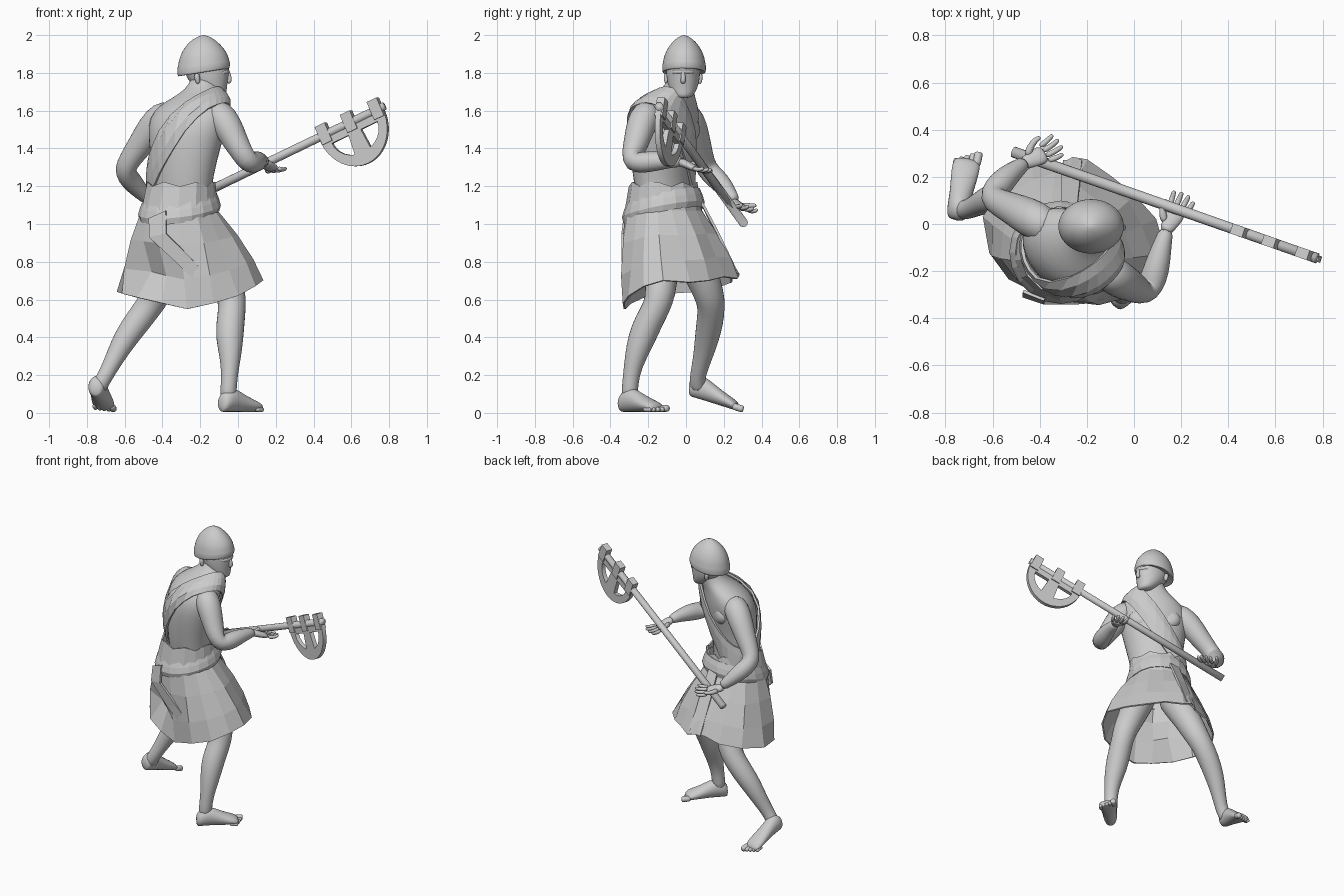
import bpy, bmesh
from math import sin, cos, pi, atan2, radians
from mathutils import Vector as V, Matrix
X, Y, Z = V((1, 0, 0)), V((0, 1, 0)), V((0, 0, 1))

def finish(bm, name, smooth=True, sub=0, thick=0):
    bmesh.ops.recalc_face_normals(bm, faces=bm.faces)
    me = bpy.data.meshes.new(name)
    bm.to_mesh(me)
    bm.free()
    ob = bpy.data.objects.new(name, me)
    bpy.context.collection.objects.link(ob)
    for p in me.polygons:
        p.use_smooth = smooth
    if thick:
        m = ob.modifiers.new("thickness", 'SOLIDIFY')
        m.thickness, m.offset = thick, 0
    if sub:
        m = ob.modifiers.new("rounding", 'SUBSURF')
        m.levels = m.render_levels = sub

def skin(bm, rows, closed=True):
    n = len(rows[0])
    for r, s in zip(rows, rows[1:]):
        for i in range(n if closed else n - 1):
            j = (i + 1) % n
            bm.faces.new((r[i], r[j], s[j], s[i]))

def sheet(name, rows, closed, thick):
    """Faceted cloth through rows of points."""
    bm = bmesh.new()
    skin(bm, [[bm.verts.new(p) for p in row] for row in rows], closed)
    finish(bm, name, False, 0, thick)

def loft(name, chains, n=12, sub=1, smooth=True):
    """Each chain is a list of rings (centre, half axis, half axis)."""
    bm = bmesh.new()
    for rings in chains:
        rows = [[bm.verts.new(c + a * cos(2 * pi * i / n) + b * sin(2 * pi * i / n))
                 for i in range(n)] for c, a, b in rings]
        skin(bm, rows)
        bm.faces.new(rows[0])
        bm.faces.new(rows[-1])
    finish(bm, name, smooth, sub)

def chain(pts):
    """Round rings along a path of (x, y, z, radius)."""
    ps = [V(p[:3]) for p in pts]
    out, a = [], V((0.37, 0.61, 0.7))
    for i, p in enumerate(ps):
        t = (ps[min(i + 1, len(ps) - 1)] - ps[max(i - 1, 0)]).normalized()
        a = (a - t * a.dot(t)).normalized()
        out.append((p, a * pts[i][3], t.cross(a) * pts[i][3]))
    return out

# torso, neck and chest muscles: z, centre x, centre y, half width, half depth
L, F = V((0.81, -0.58, 0)), V((0.58, 0.81, 0))
torso = [(0.98, -.29, -.10, .15, .12), (1.15, -.30, -.12, .175, .13), (1.25, -.295, -.13, .178, .138),
         (1.40, -.28, -.13, .205, .155), (1.52, -.27, -.12, .235, .165), (1.60, -.25, -.105, .225, .148),
         (1.65, -.225, -.085, .175, .122), (1.69, -.20, -.06, .115, .10), (1.74, -.183, -.03, .072, .074),
         (1.80, -.18, -.015, .065, .07)]
loft("torso", [[(V((x, y, z)), L * w, F * d) for z, x, y, w, d in torso]], 20)
loft("chest_muscles", [[(V((-.27, -.12, 1.5)) + F * (.085 + .06 * k) + L * .085 * s, L * .1 * r, Z * .08 * r)
                        for k, r in ((-1, .6), (0, 1), (.7, .85), (1, .45))] for s in (-1, 1)])

# shoulder sash: tilted cuts through the torso surface, slightly outside it
def on_torso(z0, g, gap):
    z = z0
    for _ in range(80):
        i = max(k for k in range(len(torso) - 1) if torso[k][0] <= z or k == 0)
        f = (z - torso[i][0]) / (torso[i + 1][0] - torso[i][0])
        _, x, y, w, d = [p + (q - p) * f for p, q in zip(torso[i], torso[i + 1])]
        z += .15 * (z0 + 1.6 * w * cos(g) - z)
    return V((x, y, z)) + L * (w + gap) * cos(g) + F * (d + gap) * sin(g) + Z * gap * .5
sheet("shoulder_sash", [[on_torso(1.45 + .12 * k, 2 * pi * i / 28, o) for i in range(28)]
                        for k, o in ((-1, .01), (-.4, .02), (.4, .02), (1, .01))], True, .014)

# head and features: z, centre x, half length, half width
face = [(1.665, -.10, .032, .035), (1.685, -.115, .055, .058), (1.715, -.135, .075, .075),
        (1.75, -.155, .103, .085), (1.775, -.16, .11, .089), (1.80, -.165, .12, .091),
        (1.84, -.168, .125, .092), (1.90, -.18, .10, .08)]
loft("head", [[(V((x, -.015, z)), X * a, Y * b) for z, x, a, b in face]], 18)
loft("nose", [chain([(-.055, -.015, 1.82, .01), (-.048, -.015, 1.785, .012),
                     (-.043, -.015, 1.76, .016), (-.056, -.015, 1.745, .014)])], 8)
loft("lips", [chain([(-.08, -.05, 1.715, .006), (-.062, -.015, 1.718, .012), (-.08, .02, 1.715, .006)])], 8)
loft("brow", [chain([(-.09, -.075, 1.80, .012), (-.06, -.05, 1.808, .014), (-.054, -.015, 1.805, .013),
                     (-.06, .02, 1.808, .014), (-.09, .045, 1.80, .012)])], 8)
loft("ears", [chain([(-.21, y, 1.74, .01), (-.215, y, 1.765, .016), (-.22, y, 1.80, .018)])
              for y in (-.103, .073)], 8)

# helmet with rim, raised at the face
cap = [(1.81, .93), (1.80, .99), (1.808, 1.03), (1.842, 1.03), (1.848, 1.005), (1.88, .965), (1.915, .85),
       (1.95, .66), (1.978, .42), (1.994, .2), (2.0, .03)]
loft("helmet", [[(V((-.182, -.01, z)), X * .136 * r + Z * .022 * r * max(0, (1.95 - z) / .15),
                  Y * .113 * r) for z, r in cap]], 28)

# arms: shoulder, elbow, wrist
loft("right_arm", [chain([(-.14, -.175, 1.605, .055), (-.10, -.21, 1.585, .083), (-.055, -.24, 1.52, .081),
                          (-.015, -.26, 1.44, .07), (.025, -.285, 1.37, .06), (.055, -.285, 1.325, .057),
                          (.085, -.23, 1.325, .06), (.105, -.15, 1.335, .053), (.125, -.07, 1.335, .037),
                          (.14, -.02, 1.33, .031)])], 14)
loft("left_arm", [chain([(-.34, -.03, 1.595, .065), (-.40, .005, 1.57, .085), (-.455, .035, 1.51, .083),
                         (-.515, .065, 1.42, .07), (-.57, .09, 1.345, .06), (-.60, .11, 1.29, .058),
                         (-.585, .15, 1.25, .059), (-.54, .20, 1.20, .053), (-.49, .24, 1.145, .037),
                         (-.46, .26, 1.12, .031)])], 14)

def hand(name, wrist, along, across):
    """Palm, four fingers and a thumb."""
    w, d, s = V(wrist), V(along).normalized(), V(across)
    s = (s - d * s.dot(d)).normalized()
    n = s.cross(d)
    n = -n if n.z < 0 else n
    parts = [[(w + d * t, s * a, n * b) for t, a, b in
              ((-.02, .03, .028), (.02, .036, .024), (.06, .046, .022), (.10, .044, .018))]]
    for k in range(4):
        o, ln = (k - 1.5) * .024, (.07, .08, .08, .065)[k]
        base, fan = w + d * .09 + s * o, d + s * o * 5
        parts.append(chain([(*(base + fan * ln * t + n * ln * h), r) for t, h, r in
                            ((0, 0, .014), (.45, .05, .013), (.8, .2, .012), (1, .42, .009))]))
    parts.append(chain([(*(w + d * t - s * o + n * h), r) for t, o, h, r in
                        ((.02, .02, 0, .02), (.05, .05, .015, .017), (.08, .062, .03, .014), (.105, .06, .04, .01))]))
    loft(name, parts, 8)
hand("right_hand", (.14, -.02, 1.325), (.46, .82, -.38), (.85, -.4, .1))
hand("left_hand", (-.46, .26, 1.11), (.85, .42, -.28), (.4, -.8, .3))

# legs: hip, knee, calf, ankle
loft("right_leg", [chain([(-.22, -.14, 1.02, .11), (-.15, -.14, .88, .105), (-.09, -.13, .75, .093),
                          (-.035, -.135, .63, .083), (-.03, -.155, .56, .074), (-.04, -.2, .48, .077),
                          (-.045, -.237, .39, .075), (-.04, -.27, .29, .057), (-.045, -.29, .2, .044),
                          (-.05, -.298, .12, .045), (-.055, -.3, .06, .04)])], 14)
loft("left_leg", [chain([(-.35, -.06, 1.0, .115), (-.375, .02, .86, .105), (-.40, .08, .74, .093),
                         (-.435, .125, .62, .082), (-.475, .135, .56, .074), (-.535, .127, .48, .073),
                         (-.60, .11, .39, .066), (-.653, .088, .29, .051), (-.70, .062, .2, .042),
                         (-.73, .06, .15, .044), (-.742, .07, .12, .04)])], 14)

def foot(name, heel, toe, side):
    """Tapered sole with five toes."""
    h, d = V(heel), V(toe) - V(heel)
    s = V((-d.y, d.x, 0)).normalized() * side
    parts = [[(h + d * k + Z * (ht / 2 - .002), s * w, Z * ht / 2) for k, w, ht in
              ((.0, .03, .08), (.07, .046, .11), (.22, .05, .14), (.38, .05, .12),
               (.6, .058, .085), (.78, .063, .064), (.9, .053, .046))]]
    for k in range(5):
        o, e, r = .042 - k * .022, 1 - .035 * k, (.019, .014, .013, .012, .012)[k]
        parts.append(chain([(*(h + d * q * e + s * o + Z * r), r) for q in (.8, .9, .96, 1.01)]))
    loft(name, parts)
foot("right_foot", (-.09, -.345, .005), (.13, -.125, .005), 1)
foot("left_foot", (-.755, .015, .09), (-.70, .31, 0), -1)

# faceted skirt: hem points counter-clockwise, waist follows their angles
hem = [(.13, -.12, .70), (.09, .02, .69), (0, .12, .70), (-.10, .20, .72), (-.20, .27, .71),
       (-.26, .28, .73), (-.32, .245, .72), (-.43, .24, .69), (-.55, .16, .66), (-.637, .03, .64),
       (-.61, -.12, .63), (-.53, -.23, .61), (-.40, -.295, .58), (-.27, -.325, .55), (-.13, -.33, .58),
       (0, -.30, .62), (.09, -.22, .67)]
columns = []
for i, p in enumerate(hem):
    g = atan2(p[1] + .06, p[0] + .26)
    o, bulge = V((cos(g), sin(g), 0)), .01 + .01 * (-1) ** i
    low, waist = V(p), V((-.31, -.12, 1.07)) + o * .2
    columns.append((V((-.30, -.12, 1.21 + .012 * (-1) ** i)) + o * .178, waist, waist.lerp(low, .35) + o * bulge,
                    waist.lerp(low, .7) + o * (bulge - (.07 if i in (11, 12) else 0)), low))
sheet("skirt", list(zip(*columns)), True, .01)

# belt and hanging cloth tails
sheet("belt", [[V((-.31 + r * cos(pi * i / 10), -.12 + r * sin(pi * i / 10),
                   z + .025 * cos(pi * i / 10) + .04 * sin(pi * i / 10))) for i in range(20)]
               for r, z in ((.205, 1.045), (.213, 1.075), (.203, 1.11), (.188, 1.145))], True, .012)
sheet("back_tail", [[V(p) for p in row] for row in (
    ((-.47, -.285, 1.03), (-.47, -.305, .93), (-.33, -.33, .80), (-.20, -.325, .67)),
    ((-.38, -.32, 1.07), (-.38, -.335, .95), (-.25, -.335, .82), (-.14, -.325, .70)))], False, .014)
sheet("front_tail", [[V(p) for p in row] for row in (
    ((-.31, .08, 1.12), (-.31, .16, .95), (-.30, .265, .72)),
    ((-.24, .08, 1.12), (-.23, .17, .95), (-.22, .27, .74)))], False, .014)

# axe shaft and square sockets
start, end = V((-.51, .305, 1.005)), V((.775, -.145, 1.625))
u = (end - start).normalized()
n = u.cross(Z).normalized()
v = n.cross(u).normalized() * (1 if n.cross(u).z < 0 else -1)
loft("axe_shaft", [chain([(*start, .024), (*end, .022)])], 12, 0)
loft("axe_sockets", [[(start + u * k - v * .005 + n * t, u * .03 + v * .052, u * .03 - v * .052)
                      for t in (-.022, .022)] for k in (1.13, 1.285, 1.45)], 4, 0, False)

# half-round axe blade with two openings
cu = bpy.data.curves.new("axe_blade", 'CURVE')
cu.dimensions, cu.fill_mode, cu.extrude = '2D', 'BOTH', .014
U = 1.29
outlines = [[(U + .195 * cos(pi * i / 24), .02 + .22 * sin(pi * i / 24)) for i in range(25)]]
for s in (-1, 1):
    outlines.append([(U + s * .038, .06)] + [(U + s * .14 * cos(radians(a)), .06 + .115 * sin(radians(a)))
                                             for a in range(0, 72, 14)])
for o in outlines:
    sp = cu.splines.new('POLY')
    sp.points.add(len(o) - 1)
    sp.use_cyclic_u = True
    for pt, (x, y) in zip(sp.points, o):
        pt.co = (x, y, 0, 1)
blade = bpy.data.objects.new("axe_blade", cu)
bpy.context.collection.objects.link(blade)
blade.matrix_world = Matrix.Translation(start) @ Matrix((u, v, u.cross(v))).transposed().to_4x4()
bpy.context.view_layer.objects.active = blade
blade.select_set(True)
bpy.ops.object.convert(target='MESH')
bpy.ops.object.shade_smooth_by_angle(angle=radians(30))
